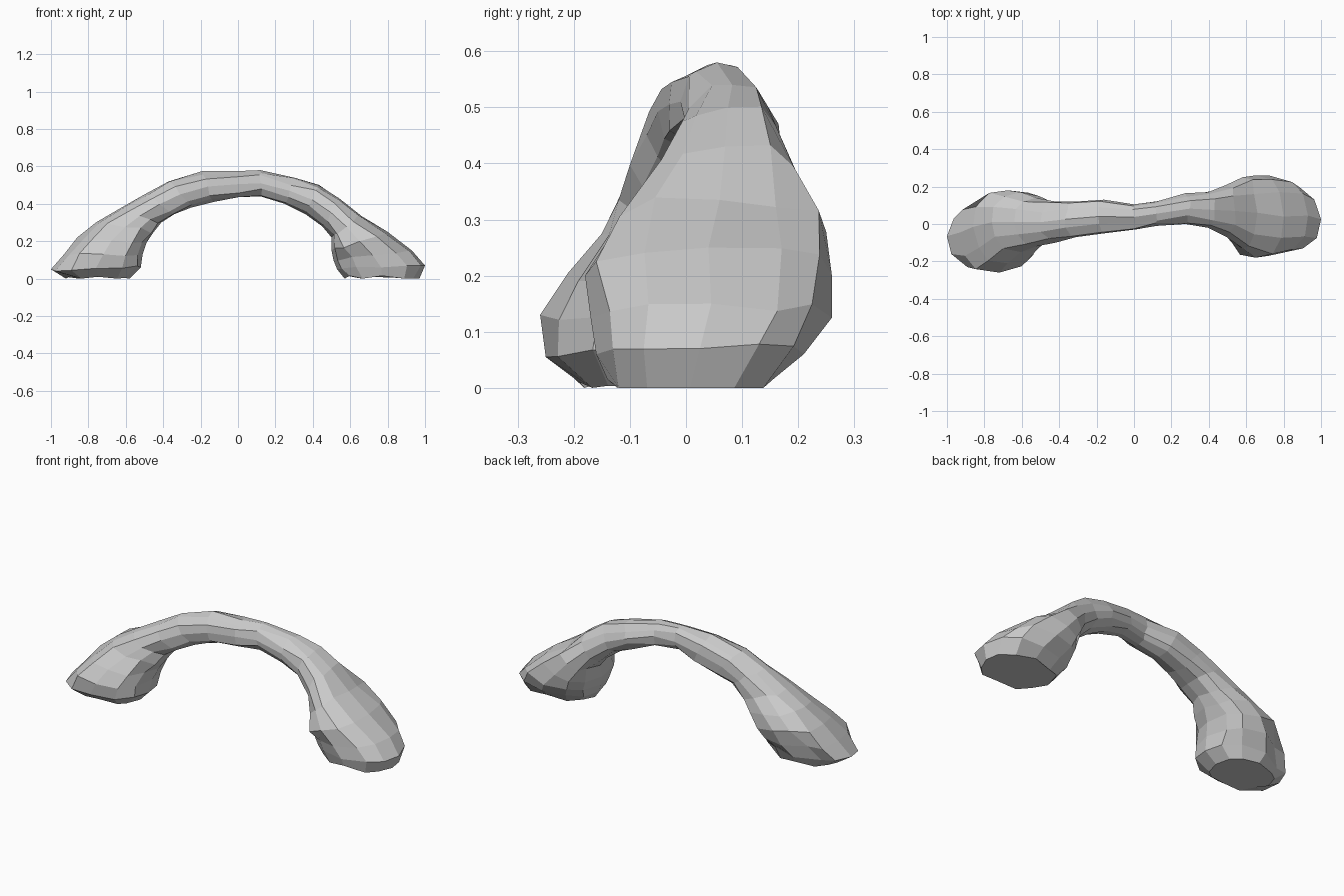
import bpy, bmesh, math, random
from mathutils import Vector

if "Cube" in bpy.data.objects:
    bpy.data.objects.remove(bpy.data.objects["Cube"])

random.seed(4)
SIDES = 12

# Stations along the arch: outer x, z, inner x, z, front y, back y
stations = [
    (-.92, .01, -.58, .01, -.19, .08),
    (-1.0, .05, -.52, .06, -.25, .12),
    (-.93, .13, -.51, .13, -.26, .17),
    (-.86, .22, -.49, .19, -.21, .18),
    (-.76, .30, -.45, .25, -.15, .17),
    (-.64, .37, -.41, .30, -.12, .14),
    (-.50, .45, -.34, .345, -.10, .12),
    (-.37, .52, -.25, .38, -.07, .12),
    (-.19, .575, -.13, .41, -.05, .13),
    (0.0, .575, 0.0, .435, -.03, .105),
    (.12, .58, .12, .44, -.01, .12),
    (.30, .54, .25, .40, 0.0, .165),
    (.43, .50, .36, .345, -.02, .17),
    (.54, .43, .45, .28, -.07, .21),
    (.66, .335, .50, .22, -.13, .25),
    (.80, .25, .50, .15, -.18, .26),
    (.93, .15, .51, .10, -.17, .26),
    (1.0, .07, .53, .05, -.16, .21),
    (.97, .005, .57, .03, -.14, .155),
]


def soft(v):
    return math.copysign(abs(v) ** 0.85, v) if abs(v) > 1e-6 else 0.0


def ring(bm, index, station):
    ox, oz, ix, iz, y0, y1 = station
    outer, inner = Vector((ox, 0, oz)), Vector((ix, 0, iz))
    mid, half = (outer + inner) / 2, (outer - inner) / 2
    verts = []
    for k in range(SIDES):
        t = math.tau * k / SIDES
        c, s = soft(math.cos(t)), soft(math.sin(t))
        p = mid + half * c
        p.y = (y0 + y1) / 2 + (y1 - y0) / 2 * s
        # Weathered unevenness away from the extreme points
        if k % 3:
            p += Vector([random.uniform(-.011, .011) for _ in range(3)])
        # Crease behind the left foot
        if index in (1, 2) and k == 2:
            p.y -= .05
        p.z = max(p.z, 0)
        if index in (0, len(stations) - 1):
            p.z = min(p.z, .015) if k % 2 else 0
        verts.append(bm.verts.new(p))
    return verts


# Lofted arch with capped feet
bm = bmesh.new()
rings = [ring(bm, i, s) for i, s in enumerate(stations)]
for a, b in zip(rings, rings[1:]):
    for k in range(SIDES):
        n = (k + 1) % SIDES
        bm.faces.new((a[k], a[n], b[n], b[k]))
bm.faces.new(rings[0])
bm.faces.new(rings[-1])
bmesh.ops.recalc_face_normals(bm, faces=bm.faces)
mesh = bpy.data.meshes.new("rock_arch")
bm.to_mesh(mesh)
bm.free()
bpy.context.collection.objects.link(bpy.data.objects.new("rock_arch", mesh))
